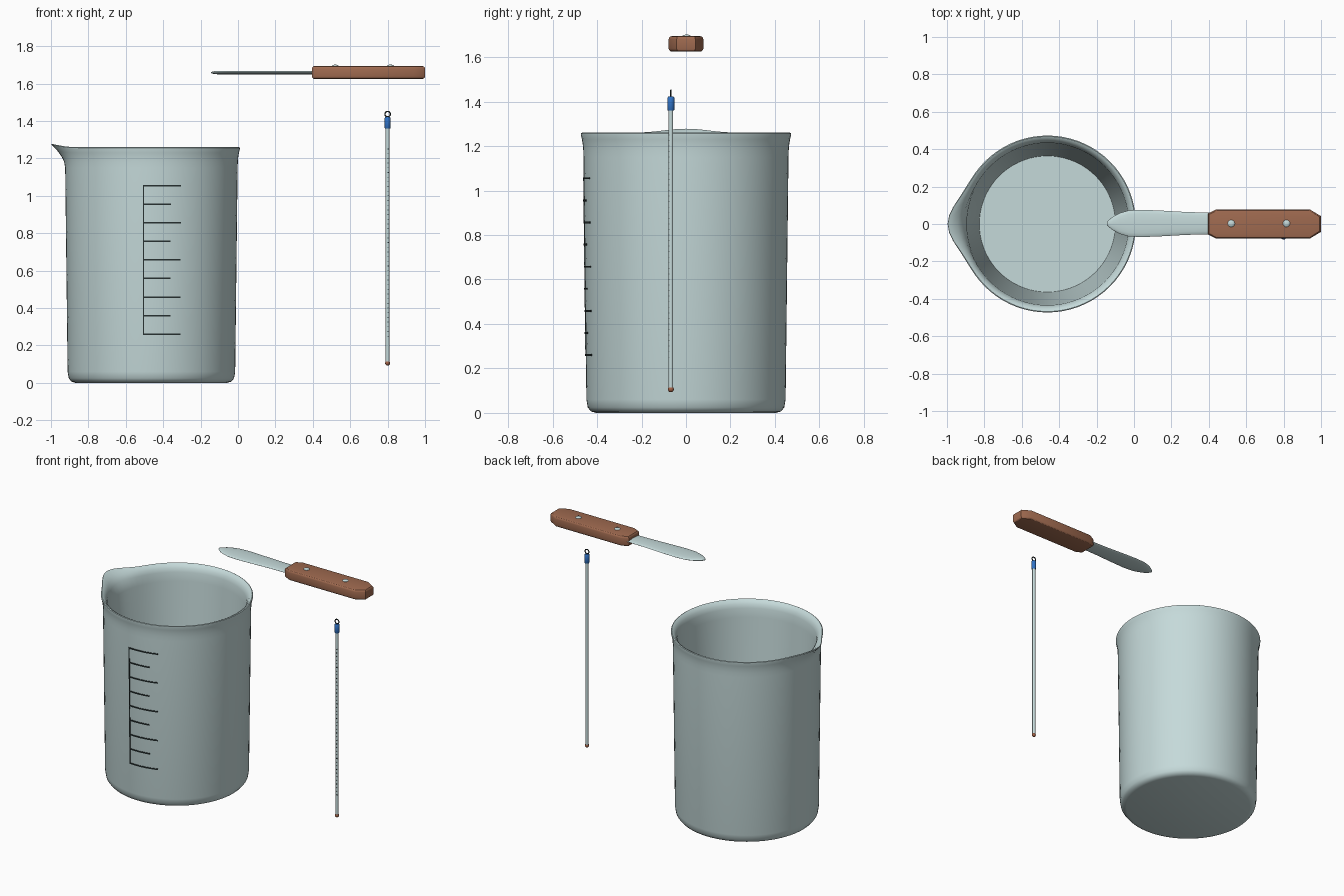
import bpy, bmesh
from math import sin, cos, pi, exp, asin, radians
from mathutils import Matrix

if "Cube" in bpy.data.objects:
    bpy.data.objects.remove(bpy.data.objects["Cube"])


def material(name, rgb):
    m = bpy.data.materials.new(name)
    m.use_nodes = True
    m.diffuse_color = (*rgb, 1)
    m.node_tree.nodes["Principled BSDF"].inputs["Base Color"].default_value = (*rgb, 1)
    return m


GLASS = material("pale glass", (0.56, 0.70, 0.70))
WOOD = material("brown wood", (0.35, 0.145, 0.08))
BLUE = material("blue cap", (0.03, 0.17, 0.56))
INK = material("dark ink", (0.02, 0.03, 0.03))
BULB = material("red brown bulb", (0.36, 0.12, 0.06))


def finish(bm, name, mat, angle=35):
    bmesh.ops.recalc_face_normals(bm, faces=bm.faces)
    mesh = bpy.data.meshes.new(name)
    bm.to_mesh(mesh)
    bm.free()
    mesh.materials.append(mat)
    ob = bpy.data.objects.new(name, mesh)
    bpy.context.collection.objects.link(ob)
    bpy.ops.object.select_all(action='DESELECT')
    ob.select_set(True)
    bpy.context.view_layer.objects.active = ob
    bpy.ops.object.shade_smooth_by_angle(angle=radians(angle))
    return ob


def add_loft(bm, rings):
    """Skin closed rings of equal length and cap both ends."""
    rows = [[bm.verts.new(p) for p in ring] for ring in rings]
    n = len(rows[0])
    for a, b in zip(rows, rows[1:]):
        for i in range(n):
            j = (i + 1) % n
            bm.faces.new((a[i], a[j], b[j], b[i]))
    bm.faces.new(rows[0])
    bm.faces.new(rows[-1])


def lathe(name, profile, mat, x, y, sides=20):
    bm = bmesh.new()
    angles = [2 * pi * i / sides for i in range(sides)]
    add_loft(bm, [[(x + r * cos(a), y + r * sin(a), z) for a in angles]
                  for r, z in profile])
    return finish(bm, name, mat)


# Beaker: revolved wall with a pouring spout pulled out of the rim at -x
CX = -0.463
SIDES = 72
wall = [(0.405, 0), (0.428, 0.007), (0.442, 0.025), (0.448, 0.06),
        (0.461, 1.15), (0.462, 1.18), (0.464, 1.205), (0.468, 1.23),
        (0.473, 1.25), (0.473, 1.257), (0.468, 1.26), (0.456, 1.254),
        (0.442, 1.235), (0.434, 1.21), (0.431, 1.15), (0.364, 0.05)]


def beaker_ring(r, z):
    w = max(0, (z - 1.15) / 0.11) ** 2
    ring = []
    for i in range(SIDES):
        t = 2 * pi * i / SIDES - pi
        g = w * exp(-(t / 0.27) ** 2)
        rr = r + 0.064 * g
        ring.append((CX - rr * cos(t), rr * sin(t), z + 0.018 * g))
    return ring


bm = bmesh.new()
add_loft(bm, [beaker_ring(r, z) for r, z in wall])
finish(bm, "beaker", GLASS, 40)


# Measuring scale: thin strips wrapped round the front of the beaker
def add_strip(bm, x0, x1, z0, z1, steps):
    rings = []
    for i in range(steps + 1):
        a = asin((x0 + (x1 - x0) * i / steps) / 0.455)
        ring = []
        for d, z in ((-0.003, z0), (0.004, z0), (0.004, z1), (-0.003, z1)):
            r = 0.4474 + 0.0119 * z + d
            ring.append((CX + r * sin(a), -r * cos(a), z))
        rings.append(ring)
    add_loft(bm, rings)


bm = bmesh.new()
add_strip(bm, -0.045, -0.039, 0.256, 1.059, 1)
for i in range(9):
    z = 0.26 + 0.0994 * i
    add_strip(bm, -0.042, 0.102 if i % 2 else 0.155, z - 0.004, z + 0.004, 8)
finish(bm, "beaker_scale", INK)

# Thermometer: rod, bulb, cap, hanging ring and fine marks
TX, TY = 0.8, -0.068
lathe("thermometer_rod", [(0.0105, 0.105), (0.0105, 1.37)], GLASS, TX, TY)
bulb = [(0.0135 * sin(pi * k / 8), 0.106 - 0.0135 * cos(pi * k / 8)) for k in range(1, 8)]
lathe("thermometer_bulb", bulb, BULB, TX, TY)
lathe("thermometer_cap", [(0.0135, 1.36), (0.0155, 1.363), (0.0155, 1.417), (0.012, 1.422)],
      BLUE, TX, TY)
bpy.ops.mesh.primitive_torus_add(location=(TX, TY, 1.437), rotation=(pi / 2, 0, 0),
                                 major_radius=0.0145, minor_radius=0.0035,
                                 major_segments=24, minor_segments=8)
ring = bpy.context.object
ring.name = "thermometer_ring"
ring.data.materials.append(INK)
bpy.ops.object.shade_smooth_by_angle()

bm = bmesh.new()
for i in range(41):
    width = 0.008 if i % 5 == 0 else 0.005
    place = Matrix.Translation((TX + width / 2, TY - 0.0095, 0.25 + 0.025 * i))
    bmesh.ops.create_cube(bm, size=1, matrix=place @ Matrix.Diagonal((width, 0.004, 0.004, 1)))
finish(bm, "thermometer_marks", INK)

# Spatula blade: flattened lens sections along x
bm = bmesh.new()
sections = [(-0.145, 0.008), (-0.132, 0.022), (-0.11, 0.038), (-0.075, 0.056),
            (-0.03, 0.069), (0.04, 0.073), (0.14, 0.069), (0.28, 0.061), (0.44, 0.057)]
add_loft(bm, [[(x, 0.003 + h * cos(2 * pi * k / 16),
                1.659 + min(0.009, 0.3 * h) * sin(2 * pi * k / 16)) for k in range(16)]
              for x, h in sections])
finish(bm, "spatula_blade", GLASS, 50)

# Spatula handle: chamfered plan, extruded with rounded edges
half = [(0.395, 0.056), (0.44, 0.078), (0.94, 0.078), (1.0, 0.042)]
outline = half + [(x, -y) for x, y in reversed(half)]
bm = bmesh.new()
add_loft(bm, [[(x, y, z) for x, y in outline] for z in (1.625, 1.694)])
rims = [e for e in bm.edges if abs(e.verts[0].co.z - e.verts[1].co.z) < 0.001]
bmesh.ops.bevel(bm, geom=rims, offset=0.014, segments=3, profile=0.5, affect='EDGES')
finish(bm, "spatula_handle", WOOD, 30)

# Domed rivets
for label, x in (("front", 0.52), ("rear", 0.815)):
    lathe(label + "_rivet", [(0.019, 1.685), (0.019, 1.695), (0.015, 1.699), (0.007, 1.701)],
          GLASS, x, 0.003)
